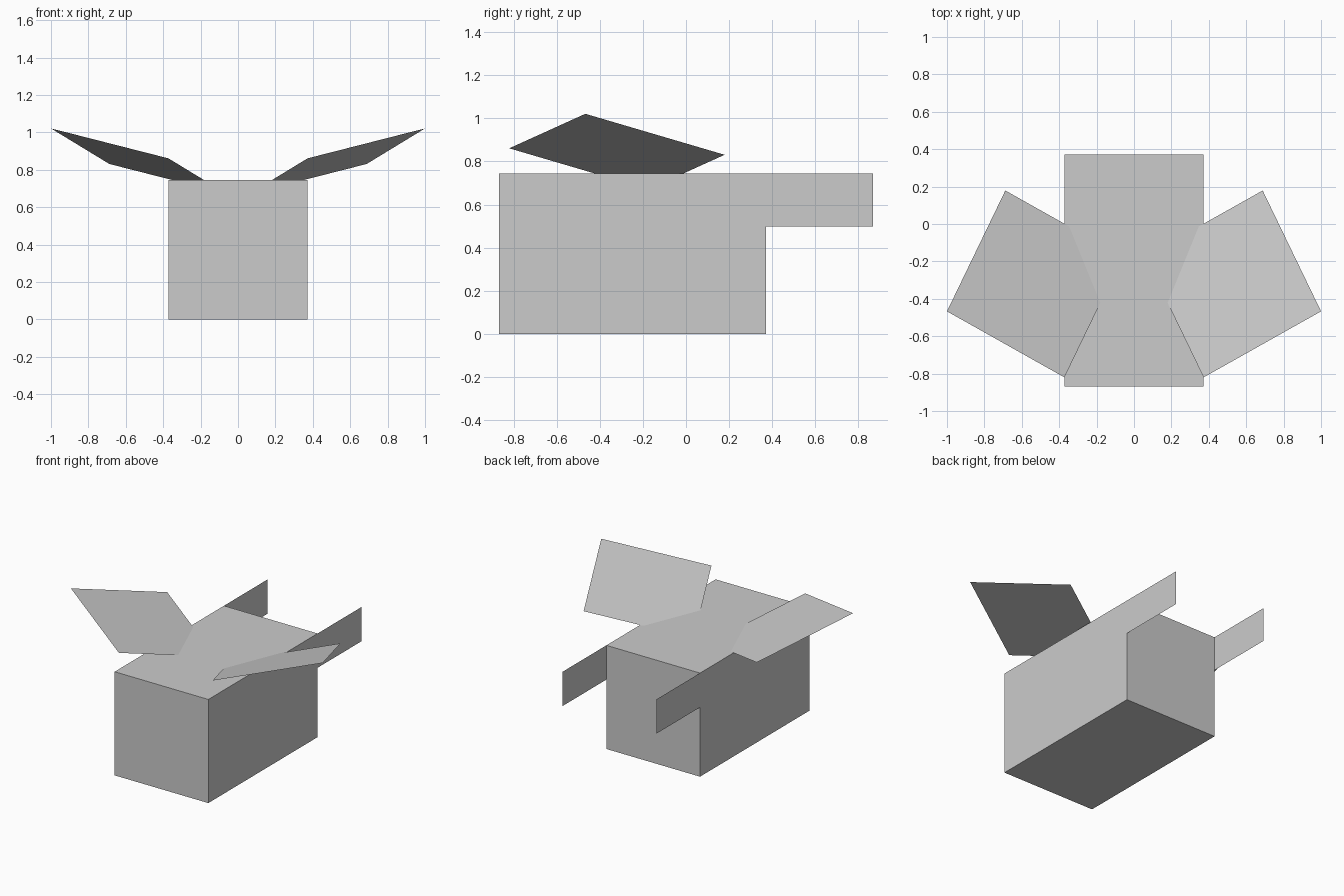
import bpy

if "Cube" in bpy.data.objects:
    bpy.data.objects.remove(bpy.data.objects["Cube"])

W, FRONT, BACK, TOP = 0.372, -0.868, 0.372, 0.744

grey = bpy.data.materials.new("light_grey")
grey.diffuse_color = (0.6, 0.6, 0.6, 1)
grey.use_nodes = True
grey.node_tree.nodes["Principled BSDF"].inputs["Base Color"].default_value = grey.diffuse_color


def add_mesh(name, verts, faces):
    mesh = bpy.data.meshes.new(name)
    mesh.from_pydata(verts, [], faces)
    mesh.materials.append(grey)
    obj = bpy.data.objects.new(name, mesh)
    bpy.context.collection.objects.link(obj)
    return obj


# Closed rectangular body
bpy.ops.mesh.primitive_cube_add(size=1, location=(0, (FRONT + BACK) / 2, TOP / 2))
body = bpy.context.object
body.name = "body"
body.scale = (2 * W, BACK - FRONT, TOP)
body.data.materials.append(grey)

for side, s in (("left", -1), ("right", 1)):
    # Flat rail continuing the side wall backwards
    rail = [(s * W, BACK, 0.498), (s * W, 0.868, 0.498),
            (s * W, 0.868, TOP), (s * W, BACK, TOP)]
    # Tilted square wing, its inner corner sunk into the body
    wing = [(s * 0.372, -0.82, 0.861), (s * 1.0, -0.467, 1.021),
            (s * 0.688, 0.179, 0.831), (s * 0.06, -0.174, 0.671)]
    order = [(0, 1, 2, 3)] if s > 0 else [(3, 2, 1, 0)]
    add_mesh(side + "_rear_rail", rail, order)
    add_mesh(side + "_wing", wing, order)
